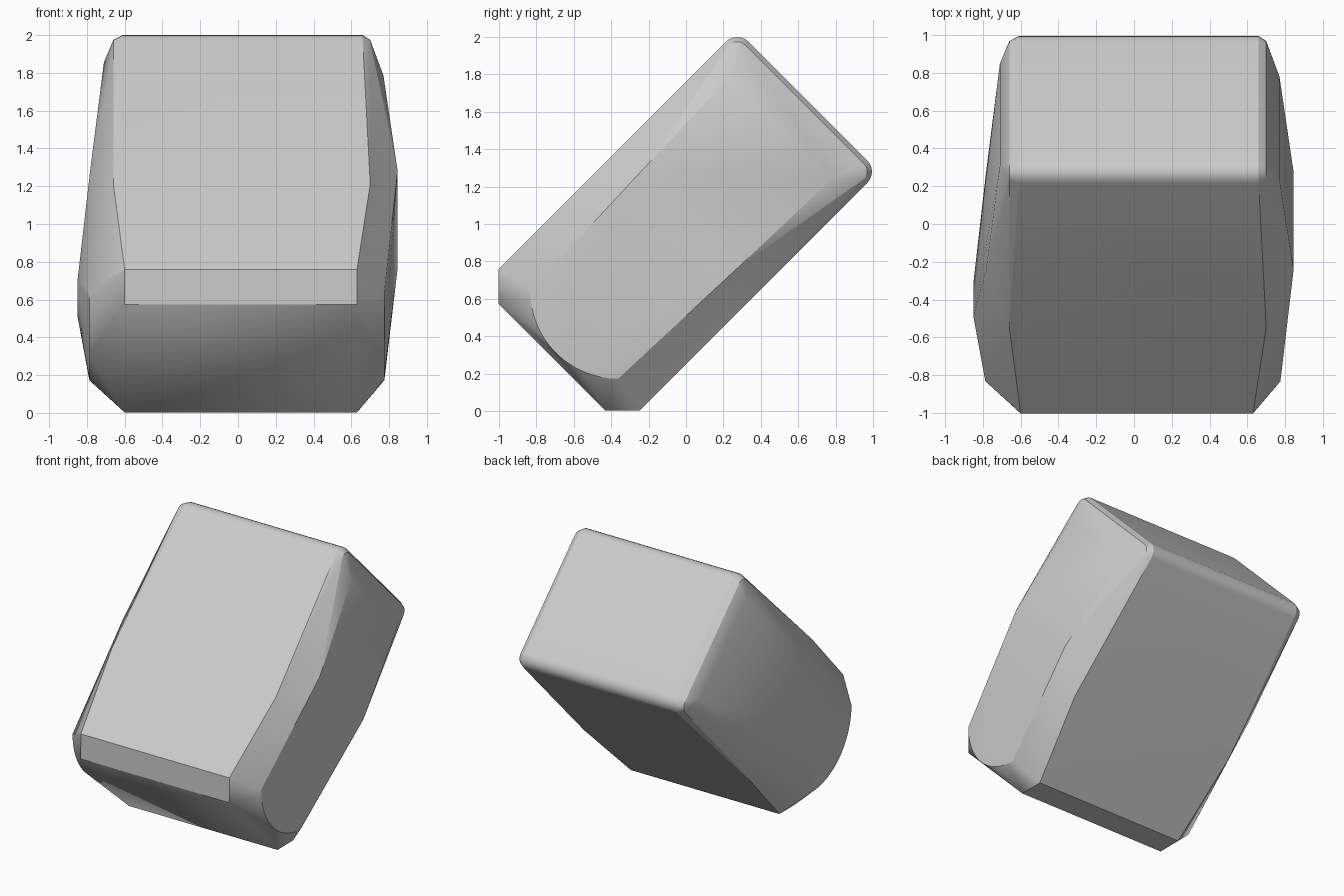
import bpy, bmesh, math
from mathutils import Matrix, Vector

cube = bpy.data.objects.get("Cube")
if cube:
    bpy.data.objects.remove(cube, do_unlink=True)

# Grey material
grey = bpy.data.materials.new("plain grey")
grey.use_nodes = True
colour = (0.6, 0.6, 0.6, 1)
grey.diffuse_color = colour
grey.node_tree.nodes["Principled BSDF"].inputs["Base Color"].default_value = colour

# u runs along the tilted block, v across its thickness
LOW, HIGH, END, R = 0.177, 1.245, 1.633, 0.085
MID = (LOW + HIGH) / 2
points = []


def add(x, u, v):
    points.append((x, u, v))


def both(x, u, half):
    for s in (-1, 1):
        add(x, u, MID + s * half)


# (x at foot, x at broad edge, x at cap inset)
for foot, edge, cap in ((-0.60, -0.66, -0.61), (0.63, 0.70, 0.66)):
    half = (HIGH - LOW) / 2
    # Chamfered foot and the long edges
    both(foot, -0.304, half - 0.13)
    both(foot, -0.172, half)
    both(edge, 0.467, half)
    # Rounded upper end, drawn in slightly at the corners
    for i in range(7):
        a = math.pi / 2 * i / 6
        both(cap, END - R + R * math.sin(a), half - R + R * math.cos(a))
        r = R * 0.7
        both(edge, END - R + r * math.sin(a), half - R + r * math.cos(a))

# Bulged sides: arc at the foot, crease at mid length, taper to the cap
for side, arc_x, crease_x, top_x, top_u in (
        (1, 0.775, 0.845, 0.77, 1.43), (-1, 0.787, 0.783, 0.71, 1.527)):
    for i in range(17):
        a = math.radians(-45 + 90 * i / 16)
        add(side * arc_x, 0.198 - 0.47 * math.cos(a), MID + 0.47 * math.sin(a))
    both(side * crease_x, 0.735, 0.365)
    both(side * top_x, top_u, 0.385)
both(-0.85, 0.145, 0.13)

bm = bmesh.new()
for p in points:
    bm.verts.new(p)
hull = bmesh.ops.convex_hull(bm, input=bm.verts)
loose = [v for v in bm.verts if not v.link_faces]
bmesh.ops.delete(bm, geom=loose, context='VERTS')
bmesh.ops.dissolve_limit(bm, angle_limit=math.radians(0.5),
                         verts=bm.verts, edges=bm.edges)

# Tilt the block so that it leans back
k = math.sqrt(0.5)
tilt = Matrix(((1, 0, 0), (0, k, -k), (0, k, k))).to_4x4()
bmesh.ops.transform(bm, matrix=tilt, verts=bm.verts)
bmesh.ops.recalc_face_normals(bm, faces=bm.faces)

mesh = bpy.data.meshes.new("tilted_block")
bm.to_mesh(mesh)
bm.free()
mesh.materials.append(grey)
block = bpy.data.objects.new("tilted_block", mesh)
bpy.context.collection.objects.link(block)
bpy.context.view_layer.objects.active = block
block.select_set(True)
bpy.ops.object.shade_smooth_by_angle(angle=math.radians(25))
